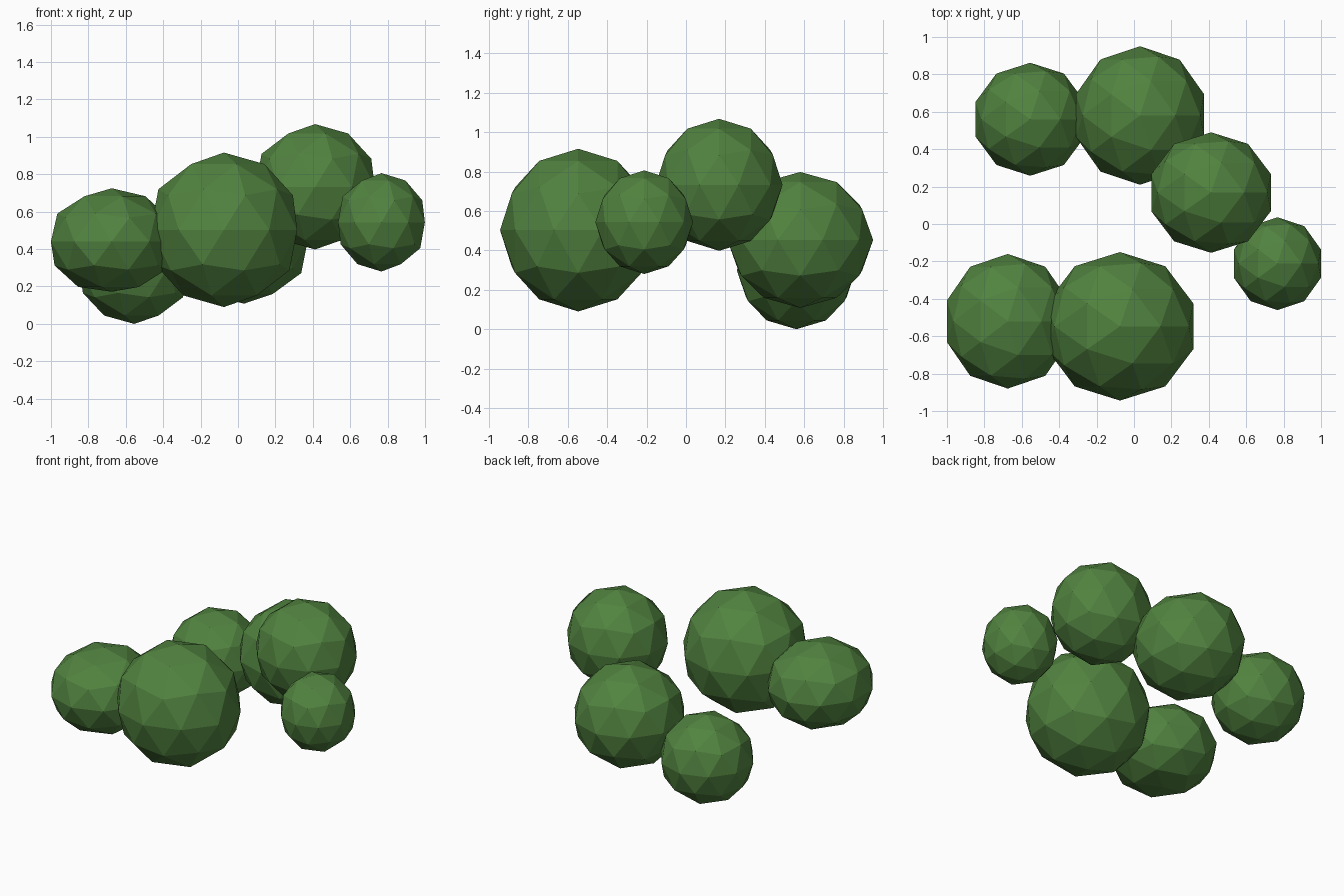
import bpy

if "Cube" in bpy.data.objects:
    bpy.data.objects.remove(bpy.data.objects["Cube"])

# leaf colour
green = bpy.data.materials.new("leaf green")
green.diffuse_color = (0.082, 0.225, 0.05, 1)
green.use_nodes = True
green.node_tree.nodes["Principled BSDF"].inputs["Base Color"].default_value = green.diffuse_color


def clump(name, centre, radii):
    """Low-poly leaf clump: flat-shaded icosphere stretched to the given radii."""
    bpy.ops.mesh.primitive_ico_sphere_add(subdivisions=2, radius=1, location=centre)
    ob = bpy.context.object
    ob.name = name
    ob.scale = radii
    bpy.ops.object.transform_apply(location=False, rotation=False, scale=True)
    ob.data.materials.append(green)
    return ob


# six foliage clumps
clump("front_large_clump", (-0.075, -0.547, 0.503), (0.412, 0.397, 0.413))
left = clump("front_left_clump", (-0.675, -0.52, 0.44), (0.342, 0.36, 0.285))
clump("back_left_clump", (-0.555, 0.56, 0.30), (0.307, 0.302, 0.30))
clump("back_middle_clump", (0.032, 0.58, 0.453), (0.36, 0.37, 0.345))
clump("high_right_clump", (0.412, 0.168, 0.733), (0.336, 0.322, 0.335))
clump("small_right_clump", (0.767, -0.212, 0.543), (0.244, 0.248, 0.263))

# flattened underside of the front left clump
for v in left.data.vertices:
    v.co.z = max(v.co.z, -0.268)
